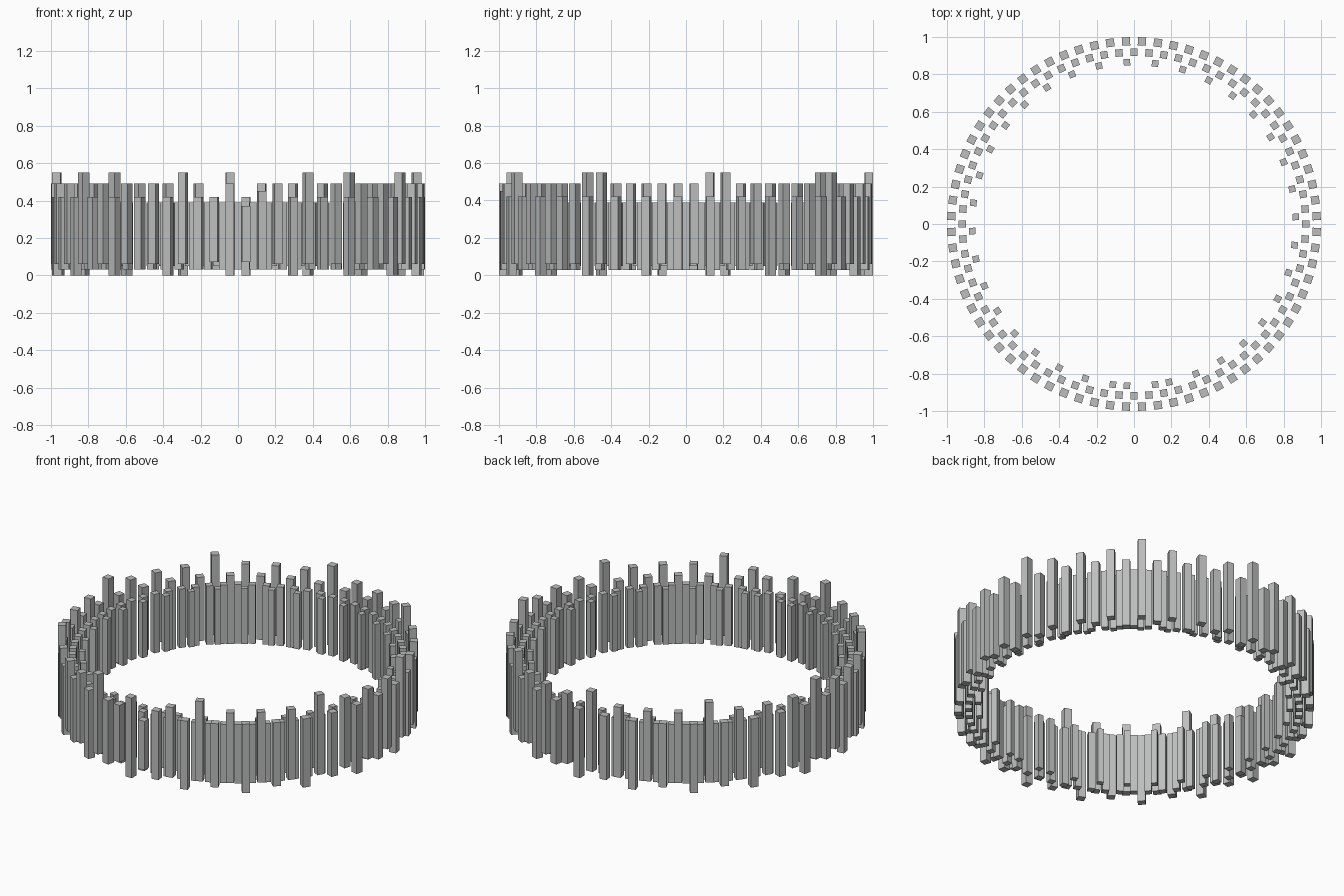
import bpy, bmesh, math
from mathutils import Matrix

if "Cube" in bpy.data.objects:
    bpy.data.objects.remove(bpy.data.objects["Cube"])

metal = bpy.data.materials.new("pale_grey_metal")
metal.diffuse_color = (0.50, 0.52, 0.51, 1.0)
metal.use_nodes = True
metal.node_tree.nodes["Principled BSDF"].inputs["Base Color"].default_value = metal.diffuse_color


def post_ring(name, radius, width, posts):
    """One object holding square posts: posts = [(angle in degrees, bottom, top)]."""
    bm = bmesh.new()
    for angle, bottom, top in posts:
        m = (Matrix.Rotation(math.radians(angle), 4, 'Z')
             @ Matrix.Translation((radius, 0, (bottom + top) / 2))
             @ Matrix.Diagonal((width, width, top - bottom, 1)))
        bmesh.ops.create_cube(bm, size=1, matrix=m)
    mesh = bpy.data.meshes.new(name)
    bm.to_mesh(mesh)
    bm.free()
    mesh.materials.append(metal)
    bpy.context.collection.objects.link(bpy.data.objects.new(name, mesh))


# Outer ring: alternating heights, every eighth post tallest, every fourth reaches the floor
front_seam = {52: (0.07, 0.42), 53: (0.0, 0.49), 54: (0.07, 0.37), 55: (0.03, 0.45)}
outer = []
for i in range(72):
    top = 0.55 if i % 8 == 2 else 0.49 if i % 2 == 0 else 0.42
    bottom = 0.0 if i % 4 == 1 else 0.03 if i % 4 == 3 else 0.06
    if i in front_seam:
        bottom, top = front_seam[i]
    outer.append((2.5 + 5 * i, bottom, top))
post_ring("outer_posts", 0.977, 0.044, outer)

# Middle ring: evenly spaced, staggered between the outer posts
post_ring("middle_posts", 0.918, 0.039,
          [(5 * i, 0.03, 0.39) for i in range(72)])

# Inner ring: half as many posts, with a changed spacing at the front
inner = [2.5 + 10 * i for i in range(36) if i != 27] + [267.5, 277.5]
post_ring("inner_posts", 0.866, 0.035, [(a, 0.05, 0.39) for a in inner])
